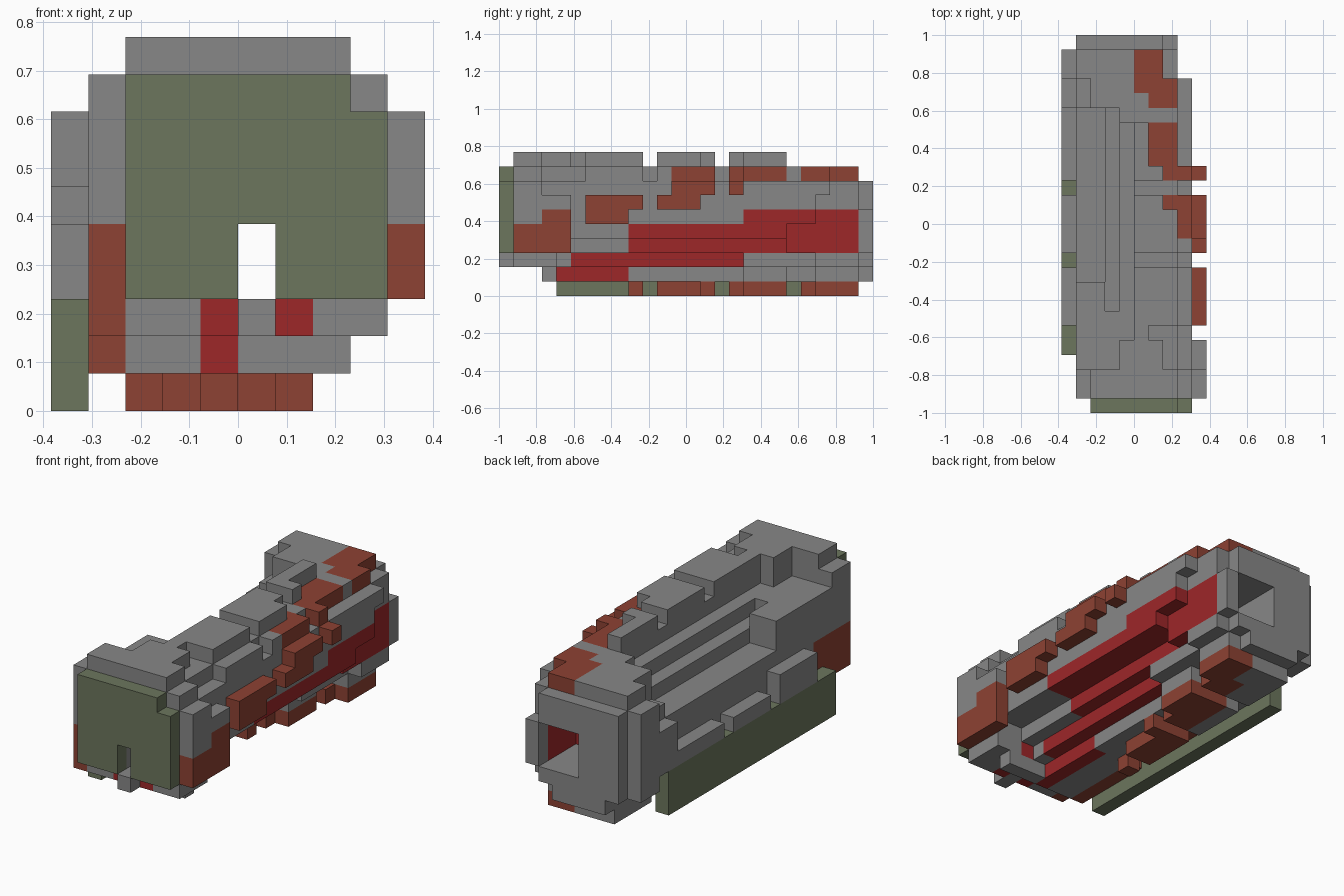
import bpy
import bmesh

default = bpy.data.objects.get("Cube")
if default:
    bpy.data.objects.remove(default)

UNIT = 1 / 13          # edge of one block
GREY, BROWN, RED, OLIVE = range(4)


def make_material(name, colour):
    mat = bpy.data.materials.new(name)
    mat.use_nodes = True
    mat.diffuse_color = (*colour, 1)
    node = mat.node_tree.nodes["Principled BSDF"]
    node.inputs["Base Color"].default_value = (*colour, 1)
    node.inputs["Roughness"].default_value = 0.9
    return mat


materials = [
    make_material("stone grey", (0.245, 0.245, 0.245)),
    make_material("rust brown", (0.27, 0.054, 0.033)),
    make_material("deep red", (0.34, 0.02, 0.022)),
    make_material("olive green", (0.15, 0.18, 0.11)),
]

blocks = {}            # (x, y, z) cell -> [part, colour]


def cells(xs, ys, zs):
    for x in range(xs[0], xs[1] + 1):
        for y in range(ys[0], ys[1] + 1):
            for z in range(zs[0], zs[1] + 1):
                yield x, y, z


def fill(part, colour, xs, ys, zs):
    for c in cells(xs, ys, zs):
        blocks[c] = [part, colour]


def add(part, colour, xs, ys, zs):
    for c in cells(xs, ys, zs):
        blocks.setdefault(c, [part, colour])


def paint(colour, xs, ys, zs):
    for c in cells(xs, ys, zs):
        if c in blocks:
            blocks[c][1] = colour


def carve(xs, ys, zs):
    for c in cells(xs, ys, zs):
        blocks.pop(c, None)


# Core with two opposite stepped bevels, one layer at a time
fill("core", GREY, (2, 4), (3, 24), (1, 1))
fill("core", GREY, (1, 5), (1, 24), (2, 2))
fill("core", GREY, (1, 6), (1, 24), (3, 3))
fill("core", GREY, (1, 8), (1, 19), (4, 4))
fill("core", GREY, (1, 8), (1, 21), (5, 5))
fill("core", GREY, (3, 8), (1, 21), (6, 6))
fill("core", GREY, (4, 8), (1, 22), (7, 7))
fill("core", GREY, (5, 7), (1, 22), (8, 8))

# Rear shoulder, where the bevels run out in steps
add("core", GREY, (4, 4), (20, 22), (8, 8))
add("core", GREY, (1, 7), (20, 24), (4, 5))
add("core", GREY, (1, 7), (21, 24), (6, 6))
add("core", GREY, (2, 3), (21, 24), (7, 8))
add("core", GREY, (4, 6), (23, 24), (7, 8))
add("core", GREY, (7, 7), (23, 24), (7, 7))
add("core", GREY, (1, 1), (23, 24), (7, 8))
add("core", GREY, (7, 7), (20, 24), (3, 3))
add("core", GREY, (6, 6), (17, 24), (2, 2))
add("core", GREY, (7, 7), (22, 24), (2, 2))
add("core", GREY, (5, 6), (22, 24), (1, 1))
fill("rear_side", GREY, (0, 0), (23, 24), (2, 7))

# Front collar with a spiral back edge
add("front_collar", GREY, (1, 8), (1, 2), (4, 8))
add("front_collar", GREY, (1, 8), (1, 3), (3, 3))
add("front_collar", GREY, (6, 8), (1, 3), (2, 2))
add("front_collar", GREY, (5, 7), (3, 3), (1, 1))
add("front_collar", GREY, (2, 7), (1, 2), (9, 9))
add("front_collar", GREY, (4, 6), (3, 4), (8, 9))
add("front_collar", GREY, (3, 3), (3, 6), (7, 7))
add("front_collar", GREY, (1, 2), (3, 8), (6, 7))
add("front_collar", GREY, (9, 9), (1, 2), (5, 7))
add("front_collar", GREY, (9, 9), (3, 4), (6, 6))
fill("front_collar", BROWN, (9, 9), (1, 4), (3, 4))
fill("front_collar", BROWN, (9, 9), (3, 4), (5, 5))
fill("front_collar", BROWN, (1, 1), (1, 4), (2, 4))
paint(BROWN, (1, 1), (5, 5), (3, 3))
fill("front_collar", BROWN, (1, 1), (3, 8), (1, 2))

# Red stripe winding along the lower bevel
paint(RED, (4, 4), (1, 8), (1, 2))
paint(RED, (6, 6), (1, 3), (2, 2))
paint(RED, (5, 5), (5, 16), (2, 2))
paint(RED, (6, 8), (9, 24), (3, 4))
paint(RED, (7, 8), (17, 24), (5, 5))

# Upper teeth, climbing from the left side to the top
second, third, fourth, fifth = (6, 9), (11, 14), (16, 19), (21, 24)
fill("upper_teeth", GREY, (5, 5), (5, 9), (9, 9))
fill("upper_teeth", GREY, (6, 7), second, (9, 9))
fill("upper_teeth", GREY, (8, 8), second, (7, 8))
fill("upper_teeth", BROWN, (9, 9), second, (6, 6))
fill("upper_teeth", BROWN, (9, 9), (6, 8), (5, 5))
fill("upper_teeth", GREY, (5, 6), third, (9, 9))
fill("upper_teeth", GREY, (7, 7), (11, 13), (9, 9))
fill("upper_teeth", GREY, (8, 8), (11, 11), (7, 8))
fill("upper_teeth", BROWN, (8, 8), (12, 14), (7, 8))
fill("upper_teeth", BROWN, (7, 7), (14, 14), (8, 8))
fill("upper_teeth", BROWN, (9, 9), (11, 13), (6, 6))
fill("upper_teeth", BROWN, (9, 9), (12, 14), (7, 7))
fill("upper_teeth", GREY, (5, 5), fourth, (9, 9))
fill("upper_teeth", GREY, (6, 6), (16, 16), (9, 9))
fill("upper_teeth", BROWN, (6, 7), (17, 19), (8, 8))
fill("upper_teeth", BROWN, (7, 8), (16, 16), (8, 8))
fill("upper_teeth", BROWN, (8, 9), (16, 16), (7, 7))
paint(BROWN, (6, 7), (21, 22), (8, 8))
paint(BROWN, (5, 6), (22, 24), (8, 8))

# Side teeth above the board, sinking towards the rear
fill("side_teeth", GREY, (0, 0), second, (3, 4))
fill("side_teeth", GREY, (0, 0), third, (3, 3))
fill("side_teeth", GREY, (0, 0), (16, 20), (3, 3))
fill("side_teeth", GREY, (0, 0), (21, 22), (3, 5))

# Bottom teeth, spreading under the core, brown along their leading edge
fill("bottom_teeth", BROWN, (2, 2), (9, 9), (0, 0))
fill("bottom_teeth", BROWN, (2, 3), third, (0, 0))
fill("bottom_teeth", BROWN, (4, 4), (14, 14), (0, 0))
fill("bottom_teeth", BROWN, (1, 1), third, (1, 1))
fill("bottom_teeth", GREY, (2, 2), fourth, (0, 0))
fill("bottom_teeth", BROWN, (3, 4), fourth, (0, 0))
fill("bottom_teeth", BROWN, (5, 5), (17, 19), (0, 1))
fill("bottom_teeth", GREY, (1, 1), fourth, (1, 1))
paint(GREY, (5, 5), (17, 19), (1, 1))
fill("bottom_teeth", GREY, (2, 4), fifth, (0, 0))
paint(BROWN, (4, 4), (21, 22), (0, 0))
fill("bottom_teeth", BROWN, (5, 5), fifth, (0, 0))
fill("bottom_teeth", BROWN, (6, 6), (22, 24), (0, 0))

# Front plate with a notch, and the small foot beneath it
fill("front_plate", OLIVE, (2, 8), (0, 0), (3, 7))
fill("front_plate", OLIVE, (2, 7), (0, 0), (8, 8))
fill("front_foot", GREY, (5, 5), (0, 0), (2, 2))

# Long board along the right side
fill("side_board", OLIVE, (0, 0), (4, 21), (0, 2))

# Rear cap with a bump on its edge
fill("rear_cap", GREY, (1, 6), (25, 25), (2, 7))
fill("rear_cap", GREY, (2, 5), (25, 25), (1, 1))
fill("rear_cap", GREY, (7, 7), (25, 25), (3, 5))

# Bore through the middle, wider at the rear
carve((5, 5), (0, 25), (3, 4))
carve((4, 6), (22, 25), (3, 5))


def build(part):
    """Make one object from the outer faces of a part's blocks."""
    bm = bmesh.new()
    corners = {}

    def vert(p):
        if p not in corners:
            x, y, z = p
            corners[p] = bm.verts.new(((x - 5) * UNIT, (y - 13) * UNIT, z * UNIT))
        return corners[p]

    for cell, (owner, colour) in blocks.items():
        if owner != part:
            continue
        for axis in range(3):
            for side in (0, 1):
                beside = list(cell)
                beside[axis] += 2 * side - 1
                if tuple(beside) in blocks:
                    continue
                quad = []
                for u, v in ((0, 0), (1, 0), (1, 1), (0, 1)):
                    p = list(cell)
                    p[axis] += side
                    p[(axis + 1) % 3] += u
                    p[(axis + 2) % 3] += v
                    quad.append(vert(tuple(p)))
                face = bm.faces.new(quad if side else quad[::-1])
                face.material_index = colour
    # Merge flat neighbours of one colour
    bmesh.ops.dissolve_limit(bm, angle_limit=0.01, verts=bm.verts[:],
                             edges=bm.edges[:], delimit={"MATERIAL"})
    mesh = bpy.data.meshes.new(part)
    bm.to_mesh(mesh)
    bm.free()
    for mat in materials:
        mesh.materials.append(mat)
    obj = bpy.data.objects.new(part, mesh)
    bpy.context.collection.objects.link(obj)


for part_name in sorted({owner for owner, _ in blocks.values()}):
    build(part_name)
